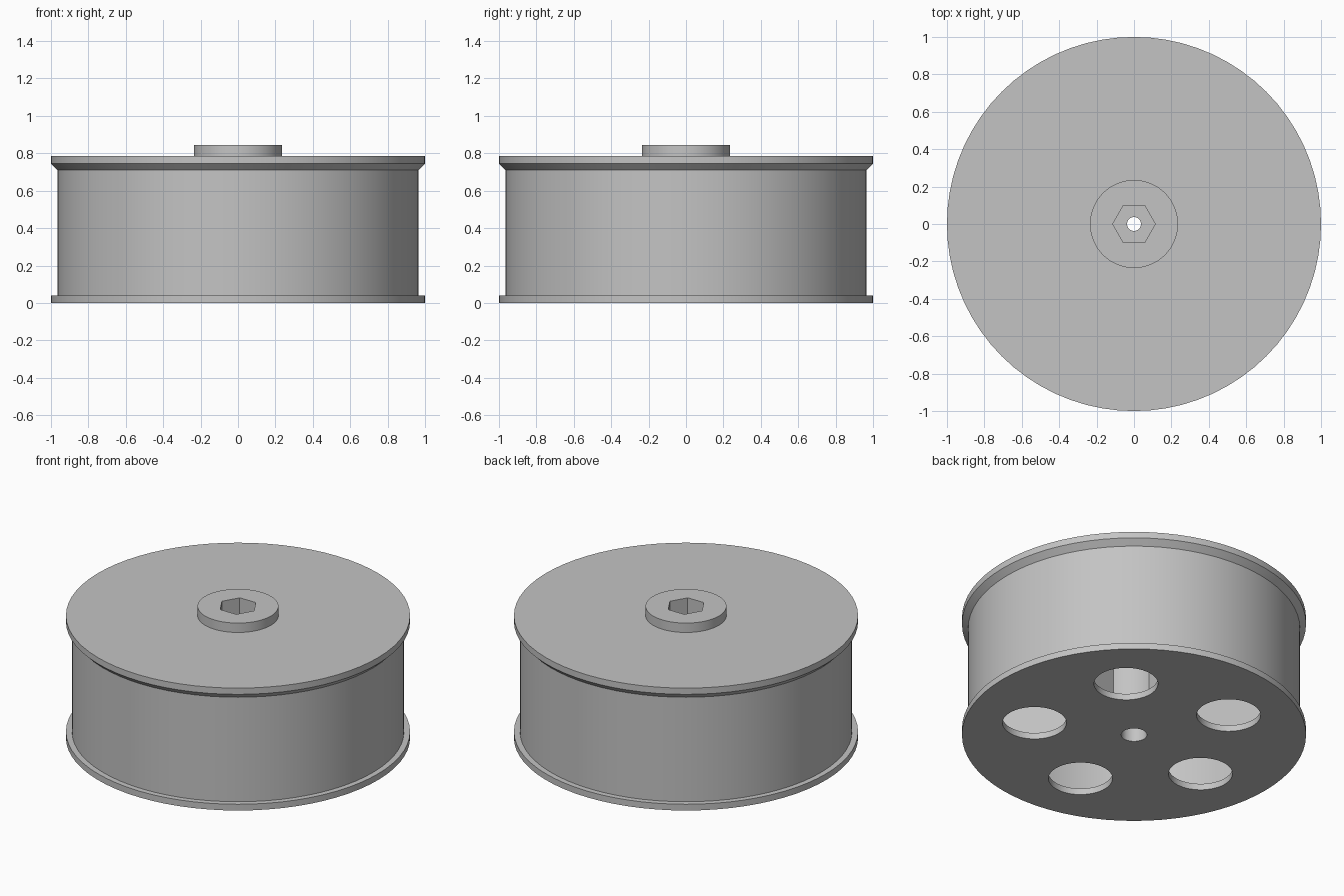
import bpy, bmesh
from math import cos, sin, pi, radians, asin
from mathutils import Matrix

if "Cube" in bpy.data.objects:
    bpy.data.objects.remove(bpy.data.objects["Cube"], do_unlink=True)

SEGMENTS = 72
HOLE_COUNT = 5
FIRST_HOLE = radians(45.5)
RIB_HALF = 0.04

grey = bpy.data.materials.new("plain_grey")
grey.use_nodes = True
colour = (0.55, 0.55, 0.55, 1)
grey.diffuse_color = colour
grey.node_tree.nodes["Principled BSDF"].inputs["Base Color"].default_value = colour


def finish(name, bm):
    bmesh.ops.remove_doubles(bm, verts=bm.verts, dist=1e-5)
    bmesh.ops.recalc_face_normals(bm, faces=bm.faces)
    mesh = bpy.data.meshes.new(name)
    bm.to_mesh(mesh)
    bm.free()
    mesh.materials.append(grey)
    obj = bpy.data.objects.new(name, mesh)
    bpy.context.collection.objects.link(obj)
    return obj


def lathe(name, profile):
    """Solid of revolution about z from (radius, height) points."""
    bm = bmesh.new()
    rings = []
    for r, z in profile:
        rings.append([bm.verts.new((r * cos(2 * pi * i / SEGMENTS),
                                    r * sin(2 * pi * i / SEGMENTS), z))
                      for i in range(SEGMENTS)])
    for low, high in zip(rings, rings[1:]):
        for i in range(SEGMENTS):
            j = (i + 1) % SEGMENTS
            bm.faces.new((low[i], low[j], high[j], high[i]))
    bm.faces.new(rings[0])
    bm.faces.new(rings[-1])
    return finish(name, bm)


def prism(name, outline, z0, z1):
    """Vertical prism over a flat outline."""
    bm = bmesh.new()
    base = bm.faces.new([bm.verts.new((x, y, z0)) for x, y in outline])
    top = bmesh.ops.extrude_face_region(bm, geom=[base])["geom"]
    moved = [v for v in top if isinstance(v, bmesh.types.BMVert)]
    bmesh.ops.translate(bm, verts=moved, vec=(0, 0, z1 - z0))
    return finish(name, bm)


def circle(r, sides, cx=0, cy=0):
    return [(cx + r * cos(2 * pi * i / sides), cy + r * sin(2 * pi * i / sides))
            for i in range(sides)]


def pocket_outline(angle, inner, outer, steps=16):
    """Ring sector that leaves a rib of even thickness on each side."""
    points = []
    for r, way in ((outer, 1), (inner, -1)):
        half = pi / HOLE_COUNT - asin(RIB_HALF / r)
        for i in range(steps + 1):
            a = angle + way * half * (2 * i / steps - 1)
            points.append((r * cos(a), r * sin(a)))
    return points


def cut(target, cutter):
    cutter.hide_render = True
    mod = target.modifiers.new("cut", "BOOLEAN")
    mod.operation = "DIFFERENCE"
    mod.solver = "EXACT"
    mod.object = cutter
    bpy.context.view_layer.objects.active = target
    bpy.ops.object.modifier_apply(modifier=mod.name)
    bpy.data.objects.remove(cutter, do_unlink=True)


# Flanged drum with a raised boss on top
wheel = lathe("flanged_wheel", [
    (1.0, 0), (1.0, 0.04), (0.965, 0.04), (0.965, 0.71),
    (1.0, 0.745), (1.0, 0.785), (0.235, 0.785), (0.235, 0.845)])

# Hollow chambers between the ribs, each opened by a round hole underneath
for k in range(HOLE_COUNT):
    a = FIRST_HOLE + 2 * pi * k / HOLE_COUNT
    cut(wheel, prism("chamber_cutter", pocket_outline(a, 0.235, 0.925), 0.04, 0.72))
    cut(wheel, prism("hole_cutter",
                     circle(0.186, 48, 0.595 * cos(a), 0.595 * sin(a)), -0.1, 0.1))

# Hexagonal socket, axle hole and wider bore below
cut(wheel, prism("socket_cutter", circle(0.114, 6), 0.5, 1.0))
cut(wheel, prism("axle_cutter", circle(0.037, 32), -0.1, 0.6))
cut(wheel, prism("bore_cutter", circle(0.075, 32), -0.1, 0.35))

bpy.ops.object.select_all(action="DESELECT")
wheel.select_set(True)
bpy.context.view_layer.objects.active = wheel
bpy.ops.object.shade_smooth_by_angle(angle=radians(30))
